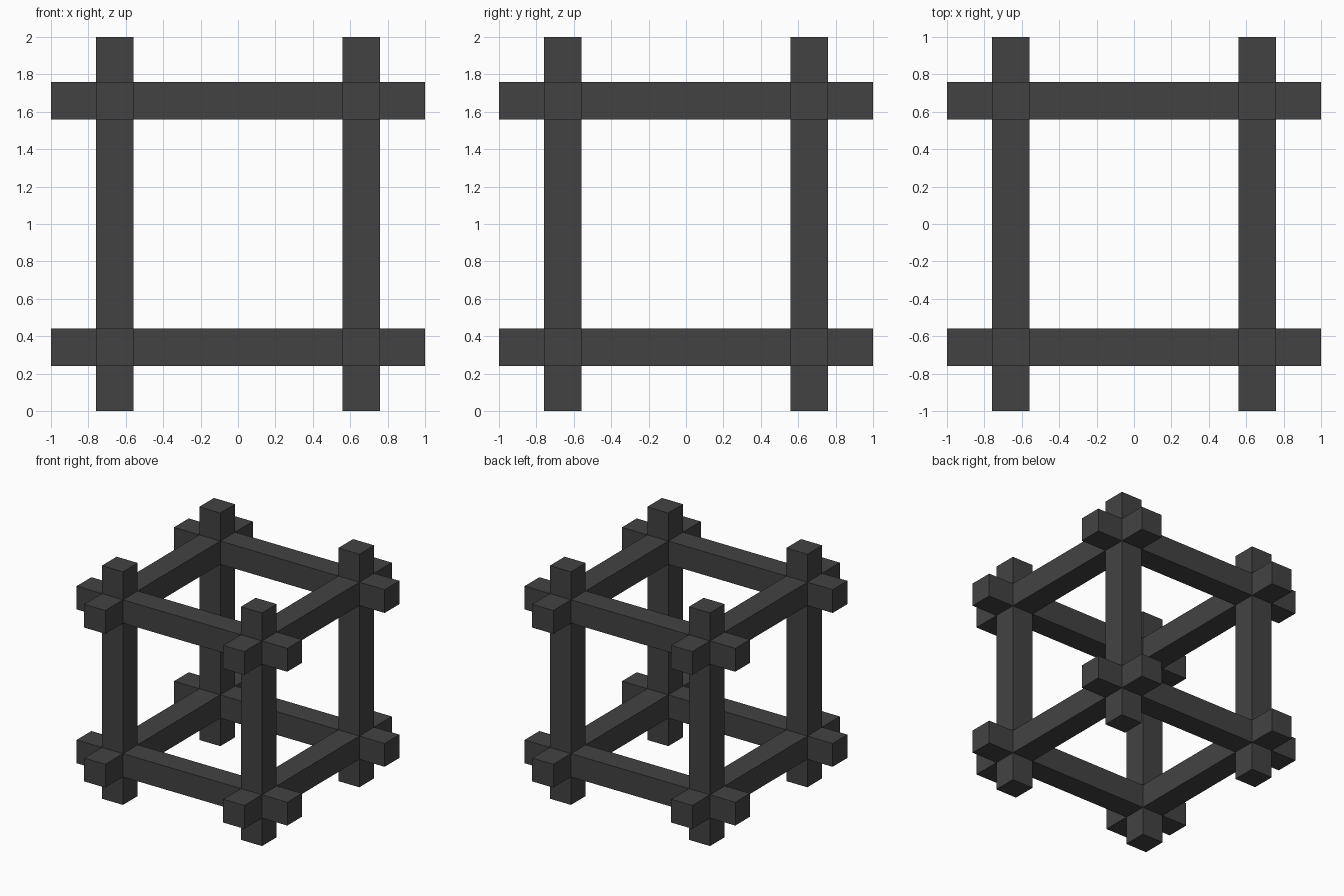
import bpy
from itertools import product

if "Cube" in bpy.data.objects:
    bpy.data.objects.remove(bpy.data.objects["Cube"])

LENGTH, WIDTH, OFFSET = 2.0, 0.2, 0.66

# One dark grey for the whole frame
grey = bpy.data.materials.new("dark grey")
grey.diffuse_color = (0.055, 0.055, 0.055, 1)
grey.use_nodes = True
grey.node_tree.nodes["Principled BSDF"].inputs["Base Color"].default_value = grey.diffuse_color


def bar(name, axis, a, b):
    """Square bar along an axis, offset by a and b on the other two."""
    loc = [a, b]
    loc.insert(axis, 0.0)
    loc[2] += LENGTH / 2
    size = [WIDTH] * 3
    size[axis] = LENGTH
    bpy.ops.mesh.primitive_cube_add(size=1, location=loc)
    ob = bpy.context.object
    ob.name = name
    ob.scale = size
    bpy.ops.object.transform_apply(location=False, rotation=False, scale=True)
    ob.data.materials.append(grey)


# Four bars in each direction, crossing at the eight corners
for axis, label in enumerate(("cross_bar", "depth_bar", "upright_post")):
    for i, (a, b) in enumerate(product((-OFFSET, OFFSET), repeat=2), 1):
        bar(f"{label}_{i}", axis, a, b)
